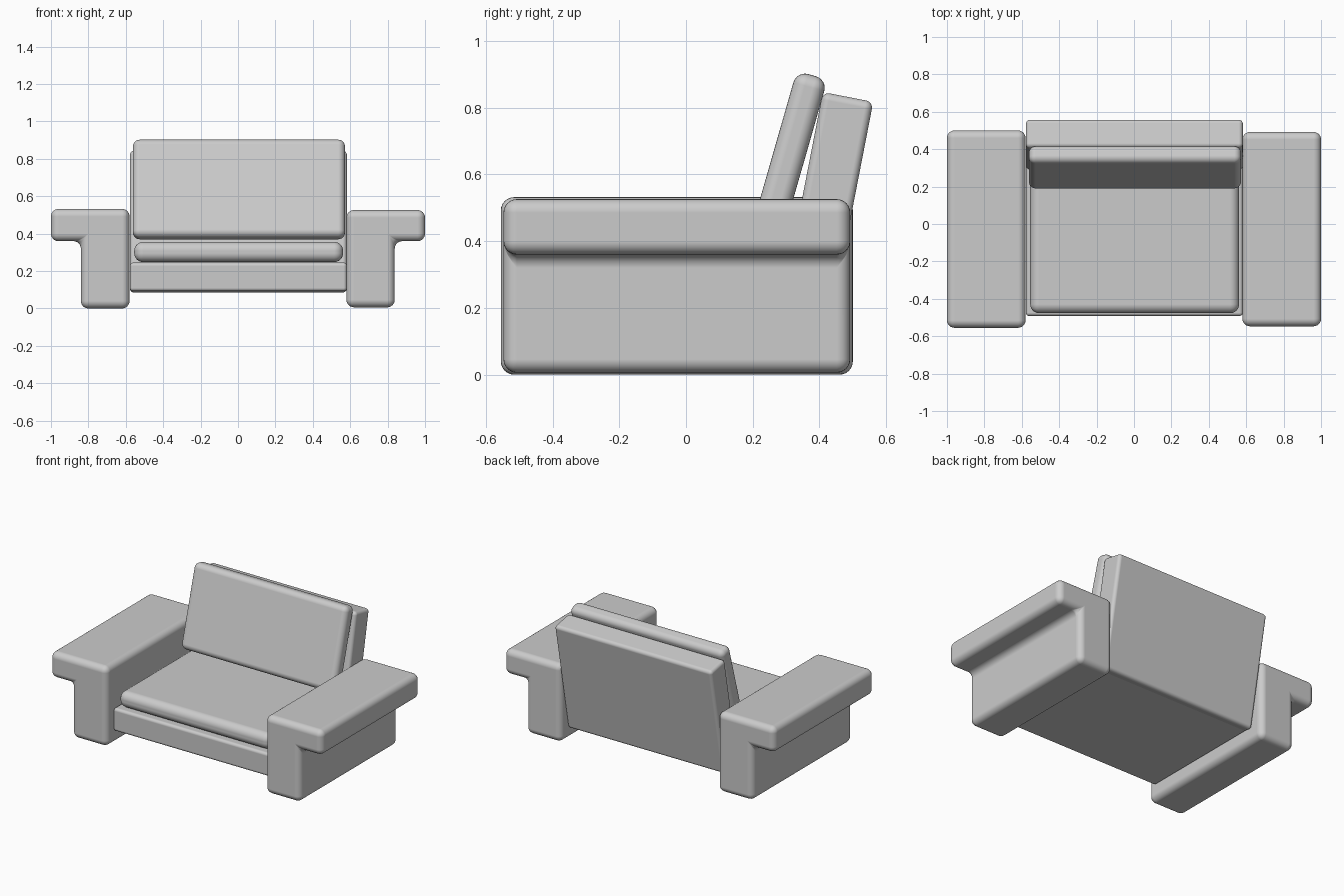
import bpy, bmesh
from math import radians

if "Cube" in bpy.data.objects:
    bpy.data.objects.remove(bpy.data.objects["Cube"])


def add_extrusion(name, profile, start, end, axis, bevel, tilt=0, loc=(0, 0, 0)):
    """Extrude a 2D profile along x (points are y,z) or y (points are x,z), round its edges."""
    bm = bmesh.new()
    place = (lambda p: (start, *p)) if axis == "x" else (lambda p: (p[0], start, p[1]))
    face = bm.faces.new([bm.verts.new(place(p)) for p in profile])
    moved = bmesh.ops.extrude_face_region(bm, geom=[face])["geom"]
    step = (end - start, 0, 0) if axis == "x" else (0, end - start, 0)
    bmesh.ops.translate(bm, vec=step, verts=[v for v in moved if isinstance(v, bmesh.types.BMVert)])
    bmesh.ops.recalc_face_normals(bm, faces=bm.faces)
    for f in bm.faces:
        f.smooth = True
    mesh = bpy.data.meshes.new(name)
    bm.to_mesh(mesh)
    bm.free()
    obj = bpy.data.objects.new(name, mesh)
    bpy.context.collection.objects.link(obj)
    obj.location = loc
    obj.rotation_euler.x = radians(tilt)
    mod = obj.modifiers.new("rounded edges", "BEVEL")
    mod.width = bevel
    mod.segments = 6
    mod.limit_method = "ANGLE"
    mod.harden_normals = True
    return obj


def add_box(name, x, y, z, bevel, tilt=0, loc=(0, 0, 0)):
    rect = [(y[0], z[0]), (y[1], z[0]), (y[1], z[1]), (y[0], z[1])]
    return add_extrusion(name, rect, x[0], x[1], "x", bevel, tilt, loc)


# Arms with an outward overhang; the right one is a touch smaller
for name, side, y0, y1, z0, z1, leg in (
    ("left_arm", -1, -0.555, 0.50, 0.0, 0.532, 0.84),
    ("right_arm", 1, -0.547, 0.492, 0.006, 0.526, 0.838),
):
    outline = [(0.58, z0), (leg, z0), (leg, 0.36), (1.0, 0.36), (1.0, z1), (0.58, z1)]
    add_extrusion(name, [(side * a, b) for a, b in outline], y0, y1, "y", 0.04)

# Base slab and tilted backrest
add_box("seat_base", (-0.578, 0.582), (-0.492, 0.415), (0.092, 0.245), 0.018)
add_box("backrest", (-0.578, 0.582), (-0.077, 0.077), (-0.375, 0.375), 0.022,
        tilt=-11, loc=(0, 0.414, 0.464))

# Loose cushions
add_box("seat_cushion", (-0.555, 0.562), (-0.477, 0.31), (0.248, 0.356), 0.048)
add_box("back_cushion", (-0.562, 0.572), (-0.048, 0.048), (-0.272, 0.272), 0.036,
        tilt=-16, loc=(0, 0.303, 0.636))
